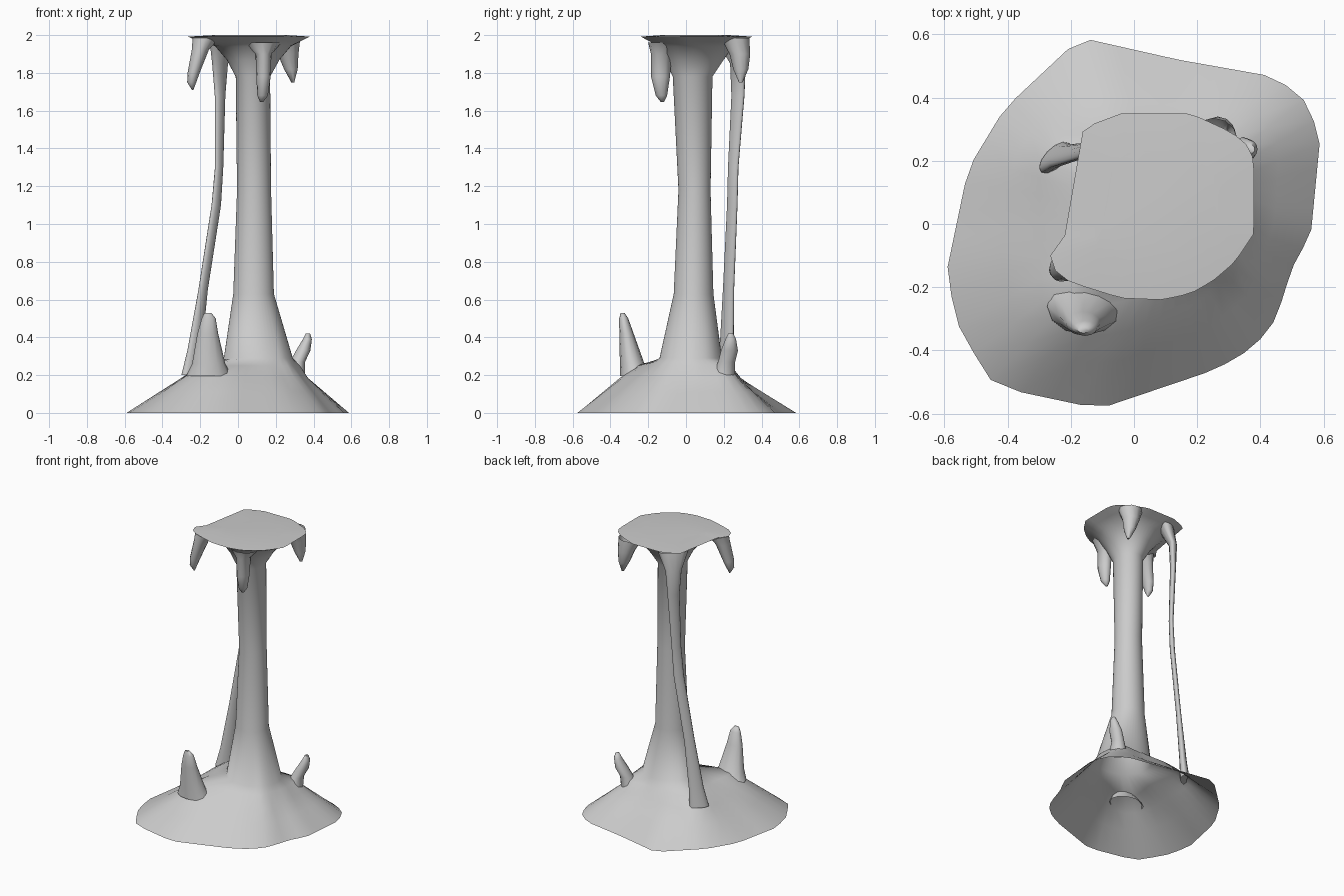
import bpy, bmesh
from math import cos, sin, pi
from mathutils import Vector

CENTRE = Vector((0.085, 0.045))
N = 48


def loft(name, rings, cap_angle=1.15):
    """Skin a stack of rings that share one point count; open below, closed on top."""
    bm = bmesh.new()
    loops = [[bm.verts.new(p) for p in ring] for ring in rings]
    for a, b in zip(loops, loops[1:]):
        n = len(a)
        for i in range(n):
            j = (i + 1) % n
            bm.faces.new((a[i], a[j], b[j], b[i]))
    bm.faces.new(loops[-1])
    bmesh.ops.recalc_face_normals(bm, faces=bm.faces)
    mesh = bpy.data.meshes.new(name)
    bm.to_mesh(mesh)
    bm.free()
    ob = bpy.data.objects.new(name, mesh)
    bpy.context.collection.objects.link(ob)
    bpy.ops.object.select_all(action='DESELECT')
    ob.select_set(True)
    bpy.context.view_layer.objects.active = ob
    bpy.ops.object.shade_smooth_by_angle(angle=cap_angle)
    return ob


def oval(x0, x1, y0, y1, z):
    return [((x0 + x1) / 2 + (x1 - x0) / 2 * cos(2 * pi * i / N),
             (y0 + y1) / 2 + (y1 - y0) / 2 * sin(2 * pi * i / N), z) for i in range(N)]


def outline(points, z):
    """Resample a polygon with rays from the column axis."""
    pts = [Vector(p) - CENTRE for p in points]
    ring = []
    for i in range(N):
        d = Vector((cos(2 * pi * i / N), sin(2 * pi * i / N)))
        best = 0
        for a, b in zip(pts, pts[1:] + pts[:1]):
            e = b - a
            den = d.cross(e)
            if abs(den) < 1e-9:
                continue
            t, u = a.cross(e) / den, a.cross(d) / den
            if t > 0 and -1e-6 <= u <= 1 + 1e-6:
                best = max(best, t)
        p = CENTRE + d * best
        ring.append((p.x, p.y, z))
    return ring


def spike(name, stations, sides=12, phase=pi / 2):
    """Tapered rod through (x, y, z, x radius, y radius); a small phase flattens it diagonally."""
    rings = [[(x + rx * cos(2 * pi * i / sides), y + ry * cos(2 * pi * i / sides - phase), z)
              for i in range(sides)] for x, y, z, rx, ry in stations]
    return loft(name, rings)


# Irregular foot and cap outlines
foot = [(-.17, .59), (.14, .52), (.45, .465), (.54, .39), (.59, .28), (.56, -.03),
        (.50, -.14), (.45, -.30), (.38, -.39), (.26, -.46), (-.11, -.585), (-.44, -.515),
        (-.55, -.34), (-.595, -.16), (-.525, .175), (-.41, .365)]
cap = [(-.16, .305), (-.04, .35), (.18, .35), (.31, .29), (.37, .24), (.38, .19),
       (.38, -.03), (.32, -.12), (.25, -.18), (.18, -.22), (.09, -.24), (-.04, -.235),
       (-.20, -.185), (-.24, -.16), (-.27, -.12), (-.26, -.08), (-.22, -.04)]
# The mound shoulder bulges towards the three growths
bulge = [(-.24, .28), (-.10, .29), (.15, .27), (.30, .28), (.37, .24), (.37, .05),
         (.33, -.14), (.20, -.25), (-.05, -.35), (-.20, -.35), (-.29, -.26),
         (-.30, -.05), (-.30, .20)]
ledge = [(-.20, .22), (-.05, .24), (.15, .23), (.27, .24), (.32, .20), (.33, .05),
         (.27, -.13), (.12, -.19), (-.05, -.25), (-.15, -.27), (-.20, -.22),
         (-.17, -.05), (-.20, .12)]

# Main column: open mound, flared trunk, trumpet cap
foot_ring = outline(foot, 0)
shoulder = outline(bulge, .185)
middle = [tuple(Vector(a).lerp(Vector(b), .6)) for a, b in zip(foot_ring, shoulder)]
cap_ring = outline(cap, 1.992)
under_cap = [tuple(Vector((CENTRE.x, CENTRE.y, 1.965)).lerp(Vector((p[0], p[1], 1.965)), .82))
             for p in cap_ring]
loft("cave_column", [
    foot_ring, middle, shoulder,
    outline(ledge, .25),
    oval(-.075, .29, -.14, .19, .29),
    oval(-.025, .19, -.065, .145, .63),
    oval(-.005, .175, -.04, .13, 1.18),
    oval(-.012, .17, -.07, .14, 1.78),
    oval(-.06, .22, -.11, .20, 1.87),
    oval(-.12, .28, -.15, .25, 1.94),
    under_cap, cap_ring,
    [(.085 + (p[0] - .085) * .6, .045 + (p[1] - .045) * .6, 2.0) for p in cap_ring]], 1.4)

# Thin side column bending away to the back left
spike("thin_column", [
    (-.07, .24, 1.97, .08, .08), (-.095, .275, 1.85, .042, .042),
    (-.095, .275, 1.68, .028, .035), (-.10, .25, 1.30, .022, .028),
    (-.115, .245, 1.10, .025, .028), (-.185, .225, .65, .025, .03),
    (-.23, .215, .33, .038, .038), (-.25, .21, .20, .05, .05)], phase=.9)

# Stalactites hanging from the cap rim
spike("stalactite_left", [
    (-.17, -.11, 1.985, .07, .07), (-.20, -.125, 1.92, .045, .055),
    (-.235, -.14, 1.80, .032, .042), (-.245, -.145, 1.75, .024, .028),
    (-.24, -.145, 1.71, .004, .004)])
spike("stalactite_front", [
    (.13, -.11, 1.96, .10, .09), (.135, -.13, 1.90, .042, .055),
    (.135, -.135, 1.78, .038, .05), (.13, -.13, 1.68, .028, .03),
    (.125, -.125, 1.645, .008, .008)])
spike("stalactite_back", [
    (.25, .26, 1.985, .08, .075), (.265, .285, 1.90, .055, .055),
    (.28, .29, 1.82, .036, .04), (.29, .29, 1.75, .008, .01)])

# Stalagmites rising from the mound
spike("stalagmite_front", [
    (-.155, -.26, .195, .12, .09), (-.155, -.285, .26, .088, .065),
    (-.16, -.315, .42, .055, .038), (-.155, -.33, .50, .037, .024),
    (-.16, -.335, .53, .018, .01)])
spike("stalagmite_right", [
    (.30, .20, .20, .055, .06), (.315, .215, .27, .04, .045),
    (.345, .23, .33, .038, .045), (.367, .237, .39, .024, .028),
    (.37, .237, .42, .012, .014)])
